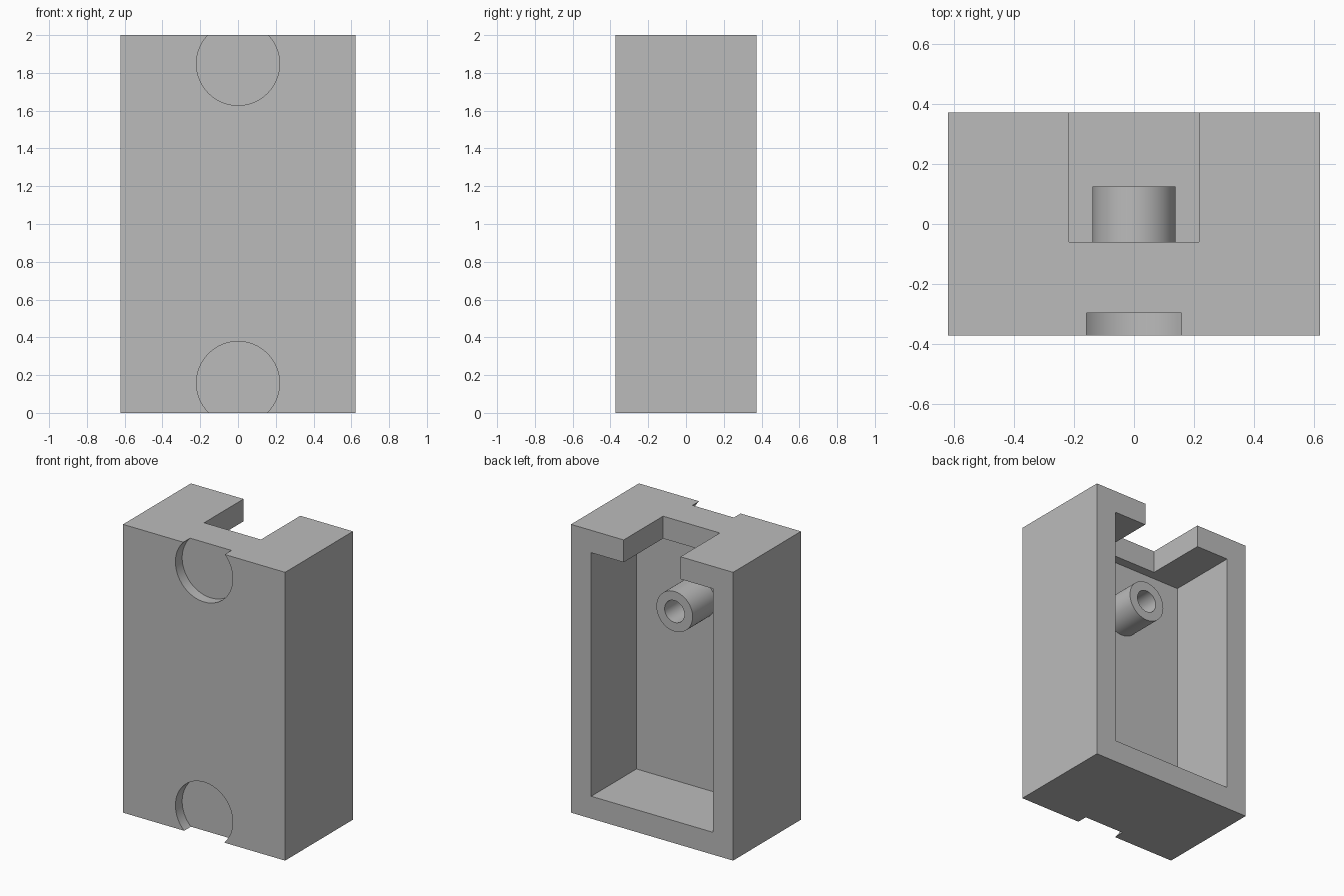
import bpy
from math import radians
from mathutils import Matrix

default = bpy.data.objects.get("Cube")
if default:
    bpy.data.objects.remove(default, do_unlink=True)

# Overall size
HX, HY, H = 0.622, 0.372, 2.0
WALL = 0.155
FLOOR_Y = -0.124

grey = bpy.data.materials.new("plain grey")
grey.use_nodes = True
COLOUR = (0.5, 0.5, 0.5, 1.0)
grey.diffuse_color = COLOUR
grey.node_tree.nodes["Principled BSDF"].inputs["Base Color"].default_value = COLOUR


def box(name, x, y, z):
    """Box spanning three (min, max) ranges."""
    bpy.ops.mesh.primitive_cube_add(size=1)
    ob = bpy.context.object
    ob.name = name
    spans = (x, y, z)
    centre = Matrix.Translation([(a + b) / 2 for a, b in spans])
    size = Matrix.Diagonal([b - a for a, b in spans] + [1])
    ob.data.transform(centre @ size)
    ob.data.materials.append(grey)
    return ob


def rod(name, radius, y, z):
    """Cylinder along y, centred on x = 0."""
    bpy.ops.mesh.primitive_cylinder_add(vertices=64, radius=radius, depth=y[1] - y[0])
    ob = bpy.context.object
    ob.name = name
    ob.data.transform(Matrix.Translation((0, sum(y) / 2, z)) @ Matrix.Rotation(radians(90), 4, 'X'))
    ob.data.materials.append(grey)
    return ob


def cut(target, cutter):
    """Subtract the cutter and remove it."""
    mod = target.modifiers.new("cut", 'BOOLEAN')
    mod.operation = 'DIFFERENCE'
    mod.solver = 'EXACT'
    mod.object = cutter
    bpy.context.view_layer.objects.active = target
    bpy.ops.object.modifier_apply(modifier=mod.name)
    bpy.data.objects.remove(cutter, do_unlink=True)


def smooth(ob):
    bpy.ops.object.select_all(action='DESELECT')
    ob.select_set(True)
    bpy.context.view_layer.objects.active = ob
    bpy.ops.object.shade_smooth_by_angle(angle=radians(30))


# Housing with an open rear cavity and a slot through the top wall
housing = box("housing", (-HX, HX), (-HY, HY), (0, H))
cut(housing, box("cavity_cutter", (WALL - HX, HX - WALL), (FLOOR_Y, HY + 0.1), (WALL, H - WALL)))
cut(housing, box("slot_cutter", (-0.218, 0.218), (-0.06, HY + 0.1), (H - WALL - 0.05, H + 0.1)))

# Shallow round recesses at both ends of the front
for z in (0.158, H - 0.152):
    cut(housing, rod("recess_cutter", 0.22, (-HY - 0.1, -HY + 0.074), z))
smooth(housing)

# Hollow post standing on the cavity floor
post = rod("screw_post", 0.139, (FLOOR_Y, 0.126), 1.468)
cut(post, rod("bore_cutter", 0.076, (FLOOR_Y - 0.1, 0.2), 1.468))
smooth(post)
